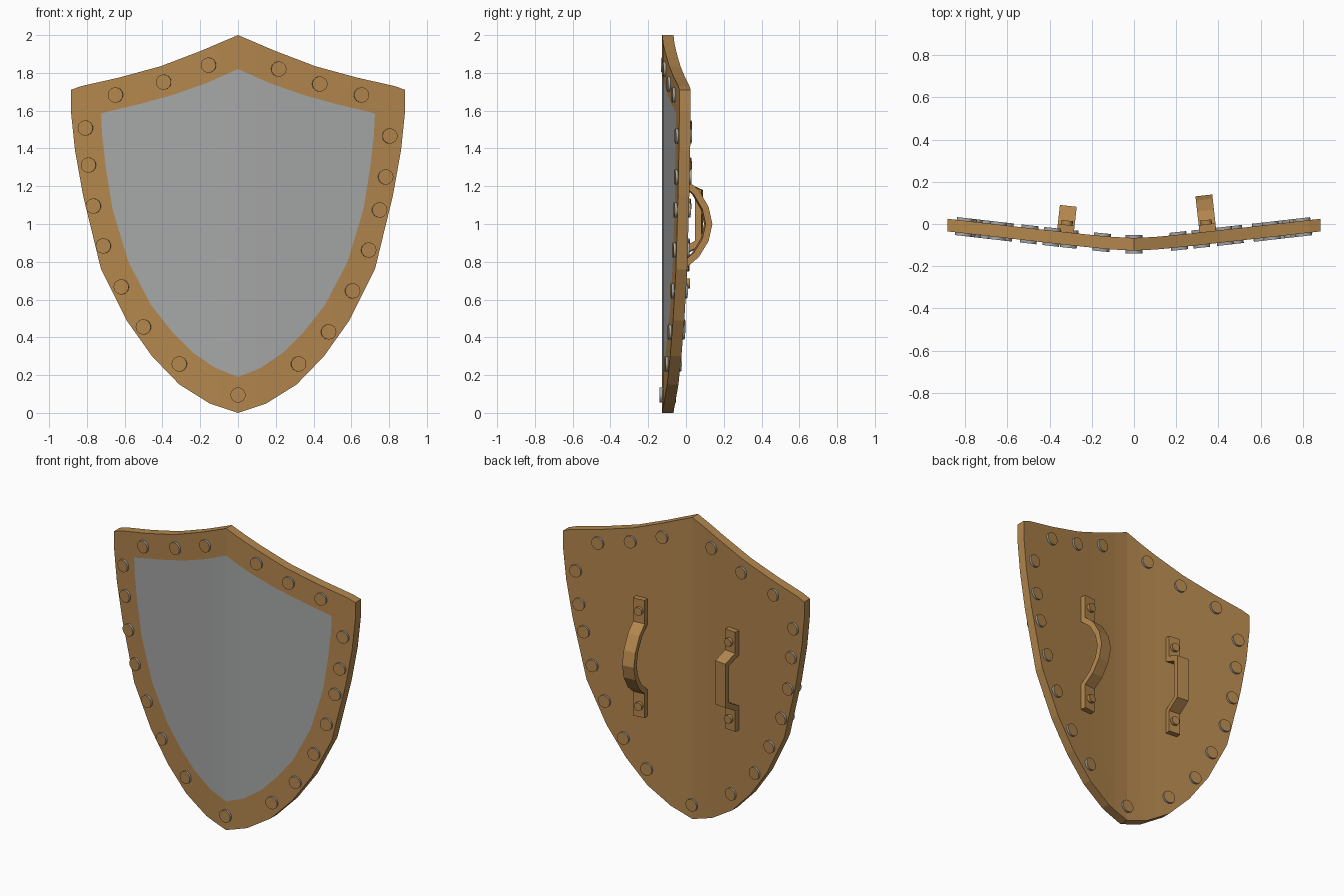
import bpy, bmesh, math
from mathutils import Vector, Matrix

if "Cube" in bpy.data.objects:
    bpy.data.objects.remove(bpy.data.objects["Cube"])

def material(name, color):
    m = bpy.data.materials.new(name)
    m.diffuse_color = color
    m.use_nodes = True
    m.node_tree.nodes["Principled BSDF"].inputs["Base Color"].default_value = m.diffuse_color
    return m

wood = material("wood", (0.45, 0.24, 0.075, 1))
steel = material("steel", (0.38, 0.39, 0.385, 1))
HALF = 0.03                                   # half of the shield thickness

def bend(x):
    """Depth of the middle of the shield at x: a softened V."""
    return -0.096 + 0.115 * (math.hypot(x, 0.1) - 0.1)

def slope(x):
    return math.atan(0.115 * x / math.hypot(x, 0.1))

def finish(bm, name, mats):
    bmesh.ops.recalc_face_normals(bm, faces=bm.faces)
    me = bpy.data.meshes.new(name)
    bm.to_mesh(me)
    bm.free()
    for m in mats:
        me.materials.append(m)
    ob = bpy.data.objects.new(name, me)
    bpy.context.collection.objects.link(ob)
    return ob

def bend_slab(bm):
    """Slice a flat slab into vertical strips and bend it."""
    for i in range(-8, 9):
        bmesh.ops.bisect_plane(bm, geom=bm.verts[:] + bm.edges[:] + bm.faces[:],
                               dist=1e-5, plane_co=(i / 10, 0, 0), plane_no=(1, 0, 0))
    for v in bm.verts:
        a, d = slope(v.co.x), v.co.y
        v.co.y = bend(v.co.x) + d * math.cos(a)

def mirrored(half):
    return half + [(-x, z) for x, z in reversed(half[1:-1])]

def thicken(bm, faces):
    ext = bmesh.ops.extrude_face_region(bm, geom=faces)
    for v in ext["geom"]:
        if isinstance(v, bmesh.types.BMVert):
            v.co.y += 2 * HALF

outer = mirrored([(0, 2), (.2, 1.915), (.41, 1.835), (.63, 1.775), (.83, 1.73), (.885, 1.71),
                  (.885, 1.6), (.863, 1.39), (.82, 1.15), (.725, .76), (.59, .49),
                  (.455, .3), (.31, .15), (.15, .05), (0, 0)])
inner = mirrored([(0, 1.82), (.17, 1.745), (.34, 1.685), (.52, 1.635), (.68, 1.597), (.725, 1.585),
                  (.72, 1.48), (.70, 1.3), (.665, 1.08), (.58, .8), (.46, .57),
                  (.345, .425), (.24, .32), (.12, .238), (0, .19)])

# rim
bm = bmesh.new()
o = [bm.verts.new((x, -HALF, z)) for x, z in outer]
n = [bm.verts.new((x, -HALF, z)) for x, z in inner]
k = len(o)
ring = [bm.faces.new((o[i], o[(i + 1) % k], n[(i + 1) % k], n[i])) for i in range(k)]
thicken(bm, ring)
bend_slab(bm)
finish(bm, "rim", [wood])

# centre panel: steel front, wooden back
bm = bmesh.new()
face = bm.faces.new([bm.verts.new((x, -HALF, z)) for x, z in inner])
thicken(bm, [face])
bend_slab(bm)
bmesh.ops.recalc_face_normals(bm, faces=bm.faces)
for f in bm.faces:
    f.material_index = 1 if f.normal.y < -0.9 else 0
finish(bm, "panel", [wood, steel])

# rivets through the rim: steel sides, wood coloured ends
def rivet(bm, x, z, r, depth, offset=0.0):
    a = slope(x)
    place = Matrix.Translation((x, bend(x), z)) @ Matrix.Rotation(a, 4, 'Z')
    m = place @ Matrix.Translation((0, offset, 0)) @ Matrix.Rotation(math.pi / 2, 4, 'X')
    bmesh.ops.create_cone(bm, cap_ends=True, segments=24, radius1=r, radius2=r,
                          depth=depth, matrix=m)

spots = [(-.645, 1.683), (-.39, 1.751), (-.153, 1.841), (.212, 1.82), (.429, 1.741),
         (.65, 1.683), (.8, 1.466), (.778, 1.249), (.746, 1.074), (.688, .862),
         (.603, .646), (.476, .429), (.317, .259), (0, .095), (-.307, .259),
         (-.497, .455), (-.614, .667), (-.709, .884), (-.762, 1.095),
         (-.788, 1.312), (-.804, 1.508)]
bm = bmesh.new()
for x, z in spots:
    rivet(bm, x, z, 0.04, 0.086)
for f in bm.faces:
    f.material_index = 1 if len(f.verts) == 4 else 0
finish(bm, "rim_rivets", [wood, steel])

# straps on the back: bent band of constant thickness plus two bolts
def strap(name, x, pts, thick, width):
    pts = [Vector(p) for p in pts]
    back = []
    for i, p in enumerate(pts):
        d1 = (p - pts[i - 1]).normalized() if i else None
        d2 = (pts[i + 1] - p).normalized() if i < len(pts) - 1 else None
        d1, d2 = d1 or d2, d2 or d1
        n1, n2 = Vector((d1.y, -d1.x)), Vector((d2.y, -d2.x))
        m = (n1 + n2).normalized()
        back.append(p + m * thick / m.dot(n1))
    place = (Matrix.Translation((x, bend(x) + HALF, 0)) @ Matrix.Rotation(slope(x), 4, 'Z'))
    bm = bmesh.new()
    rows = []
    for p, q in zip(pts, back):
        rows.append([bm.verts.new(place @ Vector(c)) for c in (
            (-width / 2, p.x, p.y), (width / 2, p.x, p.y),
            (width / 2, q.x, q.y), (-width / 2, q.x, q.y))])
    for a, b in zip(rows, rows[1:]):
        for i in range(4):
            j = (i + 1) % 4
            bm.faces.new((a[i], a[j], b[j], b[i]))
    bm.faces.new(rows[0])
    bm.faces.new(rows[-1])
    finish(bm, name, [wood])
    bolts = bmesh.new()
    for z in (pts[0].y - 0.075, pts[-1].y + 0.075):
        rivet(bolts, x, z, 0.027, 0.04, HALF + thick)
    finish(bolts, name + "_bolts", [wood])

strap("arm_strap", 0.35, [(.035, 1.39), (.035, 1.235), (.10, 1.18), (.152, 1.09), (.172, 1.0),
                          (.152, .91), (.10, .825), (.035, .77), (.035, .61)], 0.035, 0.08)
strap("hand_grip", -0.325, [(.035, 1.36), (.035, 1.22), (.125, 1.18), (.125, .89),
                            (.035, .84), (.035, .70)], 0.035, 0.08)
